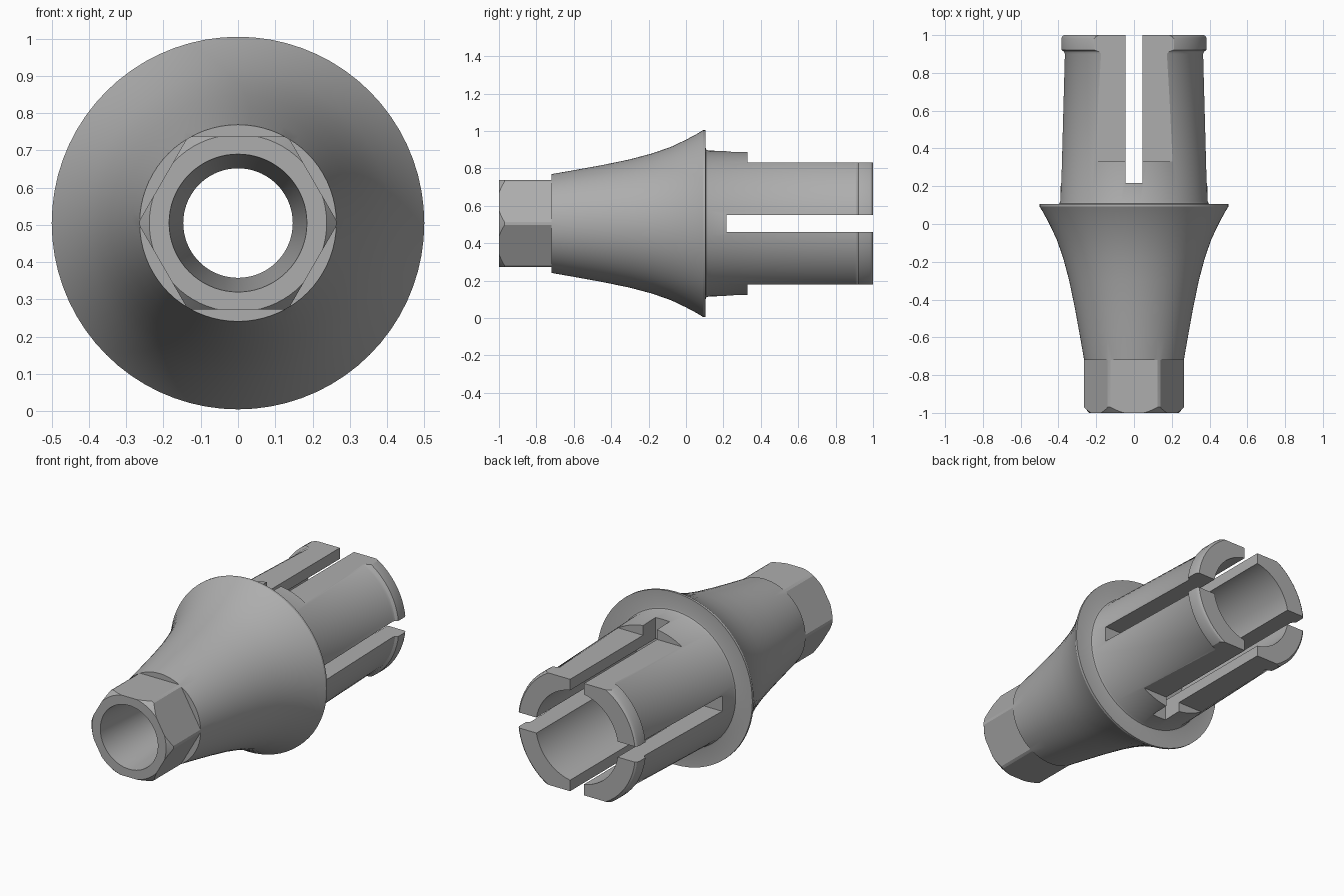
import bpy, bmesh, math
from mathutils import Matrix, Vector

cube = bpy.data.objects.get("Cube")
if cube:
    bpy.data.objects.remove(cube)

AXIS_Z = 0.505
SIDES = 72

metal = bpy.data.materials.new("satin grey metal")
metal.use_nodes = True
grey = (0.42, 0.42, 0.42, 1)
metal.diffuse_color = grey
metal.node_tree.nodes["Principled BSDF"].inputs["Base Color"].default_value = grey


def add_mesh(name, bm):
    bmesh.ops.recalc_face_normals(bm, faces=bm.faces)
    mesh = bpy.data.meshes.new(name)
    bm.to_mesh(mesh)
    bm.free()
    obj = bpy.data.objects.new(name, mesh)
    bpy.context.collection.objects.link(obj)
    mesh.materials.append(metal)
    return obj


def revolve(name, profile):
    """Turn a closed (y, radius) outline around the long axis."""
    bm = bmesh.new()
    rings = []
    for i in range(SIDES):
        a = math.tau * i / SIDES
        rings.append([bm.verts.new((r * math.cos(a), y, AXIS_Z + r * math.sin(a)))
                      for y, r in profile])
    n = len(profile)
    for i, ring in enumerate(rings):
        nxt = rings[(i + 1) % SIDES]
        for j in range(n):
            k = (j + 1) % n
            bm.faces.new((ring[j], ring[k], nxt[k], nxt[j]))
    return add_mesh(name, bm)


def cutter(low, high, turn=0):
    """Box between two corners relative to the axis, turned about the axis."""
    low, high = Vector(low), Vector(high)
    bm = bmesh.new()
    bmesh.ops.create_cube(bm, size=1)
    size = high - low
    place = (Matrix.Translation((0, 0, AXIS_Z)) @ Matrix.Rotation(turn, 4, 'Y')
             @ Matrix.Translation((low + high) / 2) @ Matrix.Diagonal((*size, 1)))
    bmesh.ops.transform(bm, matrix=place, verts=bm.verts)
    obj = add_mesh("cutter", bm)
    obj.hide_render = True
    return obj


# Flared body, collar, sleeve with snap lip, and stepped bore
outer = [(-1, 0.238), (-0.97, 0.264), (-0.72, 0.264), (-0.6, 0.285), (-0.45, 0.312),
         (-0.3, 0.343), (-0.18, 0.375), (-0.08, 0.41), (0.0, 0.448), (0.06, 0.48),
         (0.092, 0.5), (0.105, 0.5)]
sleeve = [(0.105, 0.405), (0.108, 0.395), (0.12, 0.39), (0.9, 0.369),
          (0.912, 0.374), (0.922, 0.388), (0.98, 0.388), (0.993, 0.383), (1, 0.374)]
bore = [(1, 0.265), (0.1, 0.265), (0.1, 0.147), (-0.5, 0.147), (-1, 0.185)]
body = revolve("connector_body", outer + sleeve + bore)

cutters = []
# Six flats of the hexagonal nose
for i in range(6):
    cutters.append(cutter((-0.4, -1.1, 0.2325), (0.4, -0.72, 0.6), i * math.pi / 3))
# Flats above and below the sleeve
for i in range(2):
    cutters.append(cutter((-0.5, 0.33, 0.325), (0.5, 1.1, 0.6), i * math.pi))
# Crossed slots that split the sleeve into four fingers
for i in range(2):
    cutters.append(cutter((-0.6, 0.217, -0.045), (0.6, 1.1, 0.045), i * math.pi / 2))

bpy.ops.object.select_all(action='DESELECT')
bpy.context.view_layer.objects.active = body
body.select_set(True)
for c in cutters:
    mod = body.modifiers.new("cut", 'BOOLEAN')
    mod.operation = 'DIFFERENCE'
    mod.solver = 'EXACT'
    mod.object = c
    bpy.ops.object.modifier_apply(modifier=mod.name)
    bpy.data.objects.remove(c)

bpy.ops.object.shade_smooth_by_angle(angle=math.radians(25))
